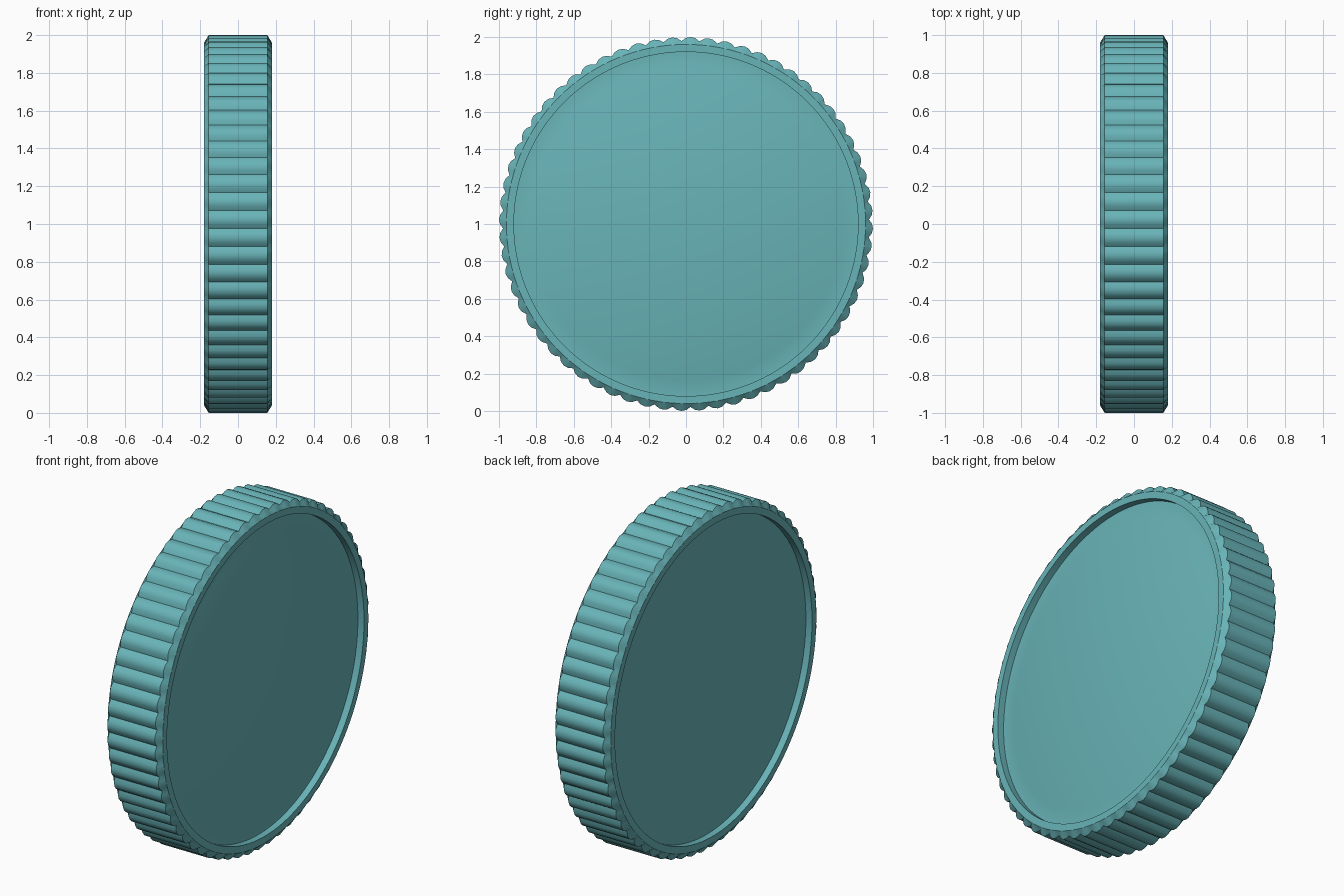
import bpy, bmesh, math

if "Cube" in bpy.data.objects:
    bpy.data.objects.remove(bpy.data.objects["Cube"])

TEETH = 64
N = TEETH * 4                       # four edge points per ridge
TOOTH = [0.995, 0.979, 0.995, 1.0]  # shoulder, groove, shoulder, crest

teal = bpy.data.materials.new("teal")
teal.diffuse_color = (0.14, 0.455, 0.48, 1)
teal.use_nodes = True
teal.node_tree.nodes["Principled BSDF"].inputs["Base Color"].default_value = teal.diffuse_color

# Profile from back face to front face: (x, radius); None = ridged edge
profile = [
    (-0.14, 0.92), (-0.18, 0.92), (-0.18, 0.96),   # plain recessed side, rim
    (-0.155, None), (0.155, None),                 # ridged edge
    (0.18, 0.96), (0.18, 0.92), (0.14, 0.92),      # rim and recess
    (0.14, 0.84), (0.146, 0.82),                   # slightly raised centre
]

bm = bmesh.new()
rings = []
for x, r in profile:
    ring = []
    for i in range(N):
        a = 2 * math.pi * i / N
        rad = TOOTH[i % 4] if r is None else r
        ring.append(bm.verts.new((x, rad * math.cos(a), 1 + rad * math.sin(a))))
    rings.append(ring)

for p, q in zip(rings, rings[1:]):
    for i in range(N):
        j = (i + 1) % N
        bm.faces.new((p[i], p[j], q[j], q[i]))

# Face plates
bm.faces.new(rings[0])
bm.faces.new(rings[-1])
bmesh.ops.recalc_face_normals(bm, faces=bm.faces)

mesh = bpy.data.meshes.new("ridged_disc")
bm.to_mesh(mesh)
bm.free()
mesh.materials.append(teal)
disc = bpy.data.objects.new("ridged_disc", mesh)
bpy.context.collection.objects.link(disc)

bpy.context.view_layer.objects.active = disc
disc.select_set(True)
bpy.ops.object.shade_smooth_by_angle(angle=math.radians(25))
